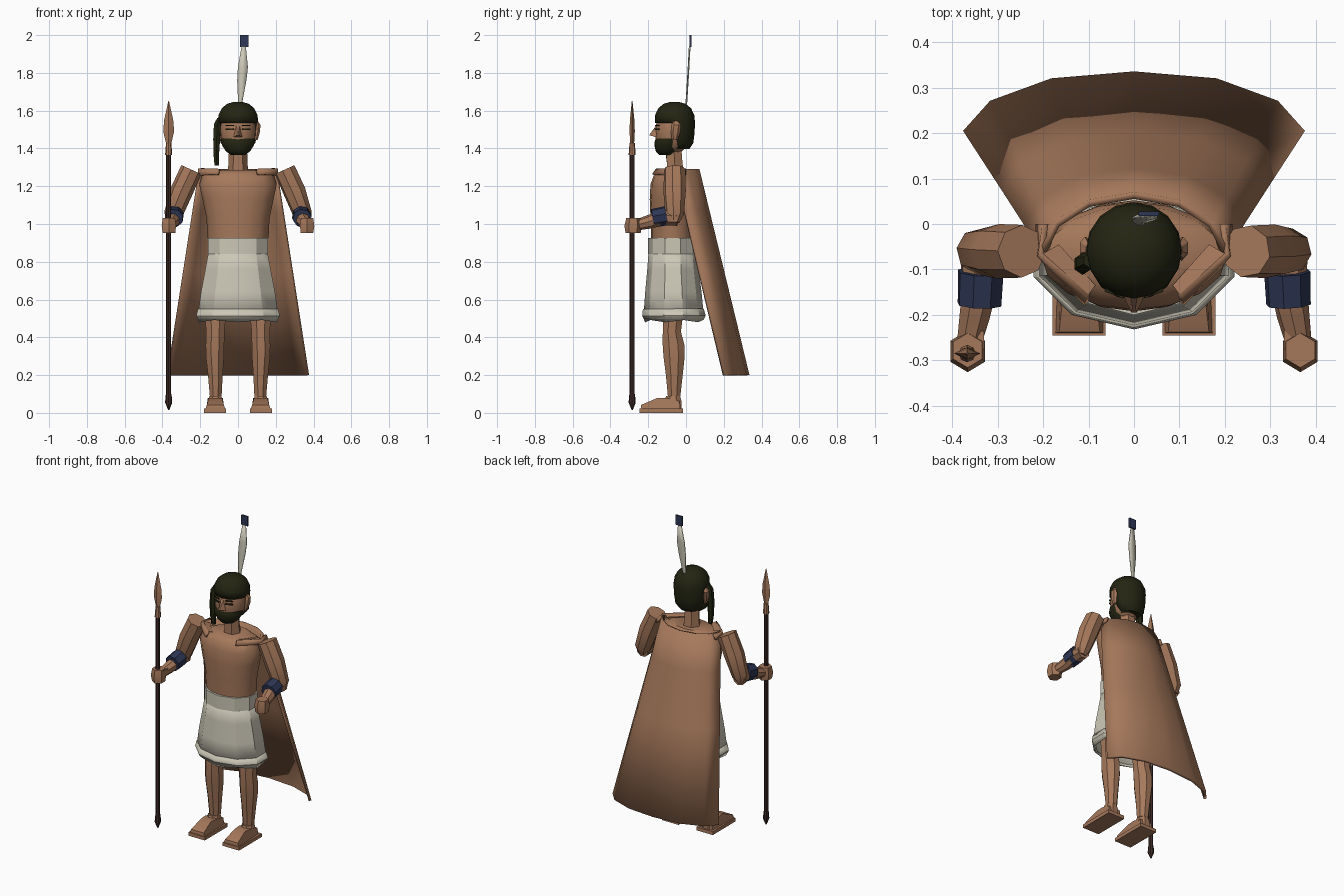
import bpy, bmesh, math
from mathutils import Vector

if "Cube" in bpy.data.objects:
    bpy.data.objects.remove(bpy.data.objects["Cube"])

def material(name, rgb):
    m = bpy.data.materials.new(name)
    m.diffuse_color = (*rgb, 1)
    m.use_nodes = True
    m.node_tree.nodes["Principled BSDF"].inputs["Base Color"].default_value = m.diffuse_color
    return m

SKIN = material("warm brown", (0.38, 0.19, 0.105))
HAIR = material("near black hair", (0.017, 0.018, 0.006))
LINEN = material("off white linen", (0.60, 0.57, 0.47))
BLUE = material("navy blue", (0.027, 0.037, 0.09))
WOOD = material("dark wood", (0.048, 0.024, 0.02))

def finish(bm, name, mat, angle=30):
    bmesh.ops.recalc_face_normals(bm, faces=bm.faces)
    me = bpy.data.meshes.new(name)
    bm.to_mesh(me)
    bm.free()
    ob = bpy.data.objects.new(name, me)
    bpy.context.collection.objects.link(ob)
    me.materials.append(mat)
    bpy.ops.object.select_all(action='DESELECT')
    bpy.context.view_layer.objects.active = ob
    ob.select_set(True)
    if angle:
        bpy.ops.object.shade_smooth_by_angle(angle=math.radians(angle))
    return ob

def skin_rings(name, rings, mat, cap=True, closed=True, angle=30):
    """Bridge a list of equal-length point rings."""
    bm = bmesh.new()
    vs = [[bm.verts.new(p) for p in r] for r in rings]
    n = len(vs[0])
    for a, b in zip(vs, vs[1:]):
        for i in range(n if closed else n - 1):
            j = (i + 1) % n
            bm.faces.new((a[i], a[j], b[j], b[i]))
    if cap:
        bm.faces.new(vs[0])
        bm.faces.new(vs[-1])
    return finish(bm, name, mat, angle)

def stack(name, secs, n, mat, turn=0.0, **kw):
    """Upright loft; each section is (x, y, z, half width, half depth)."""
    rings = []
    for x, y, z, rx, ry in secs:
        ang = [2 * math.pi * (i + turn) / n for i in range(n)]
        rings.append([(x + rx * math.sin(a), y - ry * math.cos(a), z) for a in ang])
    return skin_rings(name, rings, mat, **kw)

def tube(name, pts, n, mat):
    """Loft along a path; each point is (position, radius)."""
    rings = []
    for i, (p, r) in enumerate(pts):
        d = (Vector(pts[min(i + 1, len(pts) - 1)][0]) - Vector(pts[max(i - 1, 0)][0])).normalized()
        u = d.cross(Vector((0.1, 0.6, 0.8))).normalized()
        v = d.cross(u)
        ang = [2 * math.pi * (k + 0.5) / n for k in range(n)]
        rings.append([Vector(p) + u * r * math.cos(a) + v * r * math.sin(a) for a in ang])
    return skin_rings(name, rings, mat)

def box(name, lo, hi, mat):
    c = [(lo[i] + hi[i]) / 2 for i in range(3)]
    bm = bmesh.new()
    bmesh.ops.create_cube(bm, size=1)
    for v in bm.verts:
        v.co = [c[i] + v.co[i] * (hi[i] - lo[i]) for i in range(3)]
    return finish(bm, name, mat, 0)

def solidify(ob, t, offset=0):
    m = ob.modifiers.new("thickness", 'SOLIDIFY')
    m.thickness, m.offset = t, offset

# Torso and neck
stack("torso", [(0, -.07, .84, .15, .115), (0, -.07, .95, .163, .115), (0, -.07, 1.03, .167, .118),
                (0, -.07, 1.13, .188, .122), (0, -.07, 1.21, .205, .118), (0, -.065, 1.26, .19, .105),
                (0, -.06, 1.285, .12, .08)], 16, SKIN, angle=40)
stack("neck", [(0, -.055, 1.25, .058, .055), (0, -.06, 1.32, .05, .048), (0, -.065, 1.42, .048, .045)], 6, SKIN, turn=.5)

# Kilt: flared cloth, waistband, hem band
stack("kilt", [(0, -.07, .88, .155, .122), (0, -.069, .76, .178, .132), (0, -.067, .64, .202, .145),
               (0, -.065, .50, .222, .157)], 10, LINEN, cap=False)
stack("waistband", [(0, -.07, .84, .168, .13), (0, -.07, .925, .168, .13), (0, -.07, .925, .14, .105)], 10, LINEN, cap=False)
hem = stack("kilt_hem", [(0, -.067, .55, .218, .156), (0, -.064, .515, .228, .163), (0, -.062, .482, .212, .15)], 10, LINEN, cap=False)
for i, v in enumerate(hem.data.vertices):
    if i >= 20 and i % 2:
        v.co.z += .012
solidify(bpy.data.objects["kilt"], .008)
solidify(hem, .01)

# Cape: collar curve straight down to a wide hem
half_top = [(.2, -.06), (.17, 0), (.1, .045), (0, .063)]
half_hem = [(.37, .2), (.312, .265), (.18, .313), (0, .328)]
def full(half):
    return [(-x, y) for x, y in half] + [(x, y) for x, y in half[-2::-1]]
rows = []
for t in (0, .2, .5, 1):
    z = 1.29 - 1.09 * t
    rows.append([(a[0] + (b[0] - a[0]) * t, a[1] + (b[1] - a[1]) * t, z)
                 for a, b in zip(full(half_top), full(half_hem))])
cape = skin_rings("cape", rows, SKIN, cap=False, closed=False)
solidify(cape, .016)

for s in (-1, 1):
    side = "left" if s > 0 else "right"

    # Collar flap over the shoulder
    flap = skin_rings("collar_flap_" + side, [
        [(s * .195, .0, 1.292), (s * .205, -.065, 1.292), (s * .1, -.155, 1.29)],
        [(s * .21, .0, 1.262), (s * .208, -.07, 1.258), (s * .105, -.175, 1.262)]],
        SKIN, cap=False, closed=False)
    solidify(flap, .014)
    skin_rings("collar_top_" + side, [
        [(s * .2, -.065, 1.296), (s * .1, -.155, 1.292)],
        [(s * .165, -.045, 1.288), (s * .085, -.135, 1.282)]], SKIN, cap=False, closed=False)

    # Arm
    tube("upper_arm_" + side, [((s * .247, -.06, 1.288), .058), ((s * .3, -.06, 1.17), .06),
                               ((s * .343, -.06, 1.05), .05), ((s * .35, -.065, 1.01), .03)], 8, SKIN)
    tube("forearm_" + side, [((s * .343, -.045, 1.03), .042), ((s * .338, -.12, 1.035), .043),
                             ((s * .35, -.2, 1.01), .036), ((s * .362, -.26, .995), .029)], 8, SKIN)
    tube("armband_" + side, [((s * .337, -.105, 1.044), .052), ((s * .34, -.177, 1.03), .05)], 8, BLUE)

    # Fist and thumb
    stack("hand_" + side, [(s * .365, -.28, .952, .038, .04), (s * .366, -.28, .99, .044, .046),
                           (s * .366, -.278, 1.032, .037, .038)], 6, SKIN)
    box("thumb_" + side, (s * .345 - .015, -.275, .99), (s * .345 + .015, -.235, 1.025), SKIN)

    # Leg
    stack("leg_" + side, [(s * .115, -.07, .62, .068, .062), (s * .12, -.07, .5, .06, .056),
                          (s * .12, -.075, .43, .052, .052), (s * .122, -.066, .36, .053, .062),
                          (s * .122, -.063, .30, .052, .061), (s * .12, -.062, .2, .042, .048),
                          (s * .118, -.063, .09, .034, .036)], 8, SKIN, turn=.5)
    stack("ankle", [(s * .12, -.07, .02, .045, .05), (s * .12, -.07, .06, .045, .05),
                    (s * .12, -.068, .09, .034, .04)], 8, SKIN, turn=.5).name = "ankle_" + side

    # Sandal sole and wedge-shaped foot
    box("sole_" + side, (s * .121 - .058, -.245, 0), (s * .121 + .058, -.015, .022), SKIN)
    prof = [(-.24, .02), (-.238, .042), (-.15, .08), (-.1, .078), (-.035, .062), (-.03, .02)]
    widths = [.053, .045, .035, .04, .04, .045]
    skin_rings("foot_" + side, [[(s * .12 + k * w, y, z) for (y, z), w in zip(prof, widths)]
                                for k in (-1, 1)], SKIN)

    # Ear, eye, brow
    stack("ear_" + side, [(s * .097, -.06, 1.445, .008, .014), (s * .105, -.055, 1.49, .014, .026),
                          (s * .108, -.052, 1.525, .012, .024), (s * .1, -.055, 1.545, .006, .012)], 6, SKIN)
    for part, z, h in (("eye_", 1.502, .008), ("brow_", 1.522, .006)):
        ob = box(part + side, (-.022, -.0045, -h / 2), (.022, .0045, h / 2), HAIR)
        ob.location = (s * .043, -.152, z)
        ob.rotation_euler.z = s * .35

# Head, beard, nose
stack("head", [(0, -.075, 1.38, .045, .05), (0, -.075, 1.41, .075, .075), (0, -.07, 1.45, .092, .092),
               (0, -.068, 1.50, .095, .093), (0, -.065, 1.55, .092, .09), (0, -.06, 1.6, .07, .07)], 14, SKIN, angle=50)
stack("beard", [(0, -.1, 1.365, .038, .042), (0, -.1, 1.385, .066, .06), (0, -.1, 1.415, .085, .067),
                (0, -.095, 1.435, .092, .071), (0, -.09, 1.452, .093, .07)], 14, HAIR, angle=50)
skin_rings("nose", [[(-.026, -.152, 1.458), (.026, -.152, 1.458), (.009, -.152, 1.53), (-.009, -.152, 1.53)],
                    [(-.006, -.195, 1.47), (.006, -.195, 1.47), (.003, -.185, 1.482), (-.003, -.185, 1.482)]], SKIN, angle=0)

# Hair: rounded cap, with the face area opened at the front
hair = stack("hair", [(0, -.04, 1.4, .06, .055), (0, -.045, 1.43, .088, .08), (0, -.055, 1.48, .099, .096),
                      (0, -.058, 1.535, .102, .102), (0, -.06, 1.575, .1, .1), (0, -.06, 1.61, .083, .084),
                      (0, -.06, 1.633, .055, .056), (0, -.06, 1.643, .02, .02)], 16, HAIR, angle=50)
bm = bmesh.new()
bm.from_mesh(hair.data)
face_area = [f for f in bm.faces if f.calc_center_median().z < 1.53 and f.calc_center_median().y < -.055]
bmesh.ops.delete(bm, geom=face_area, context='FACES')
bm.to_mesh(hair.data)
bm.free()
solidify(hair, .008, 0)

# Side lock, worn on one side only
stack("side_lock", [(-.113, -.085, 1.31, .013, .014), (-.115, -.088, 1.37, .017, .02), (-.113, -.088, 1.45, .021, .024),
                    (-.11, -.085, 1.53, .02, .022), (-.1, -.08, 1.56, .012, .015)], 6, HAIR)

# Feather standing at the back of the head, with a blue tip
def feather(name, prof, mat):
    ob = skin_rings(name, [[(x - w, y, z), (x, y - .003, z), (x + w, y, z)] for x, y, z, w in prof],
                    mat, cap=False, closed=False)
    solidify(ob, .006)
feather("feather", [(.01, .0, 1.58, .006), (.012, .004, 1.65, .011), (.02, .011, 1.76, .024), (.026, .015, 1.83, .026),
                    (.03, .021, 1.94, .011)], LINEN)
box("feather_tip", (.01, .018, 1.938), (.055, .028, 2.0), BLUE)

# Spear
SX, SY = -.367, -.285
def spear_part(name, secs, n, mat):
    stack(name, [(SX, SY, z, rx, ry) for z, rx, ry in secs], n, mat)
spear_part("spear_shaft", [(.09, .013, .013), (1.38, .013, .013)], 8, WOOD)
spear_part("spear_butt", [(.015, .003, .003), (.055, .019, .019), (.1, .015, .015)], 8, WOOD)
spear_part("spear_socket", [(1.365, .019, .019), (1.43, .014, .014)], 8, SKIN)
spear_part("spear_head", [(1.42, .012, .01), (1.49, .029, .014), (1.55, .024, .012), (1.65, .002, .002)], 4, SKIN)
